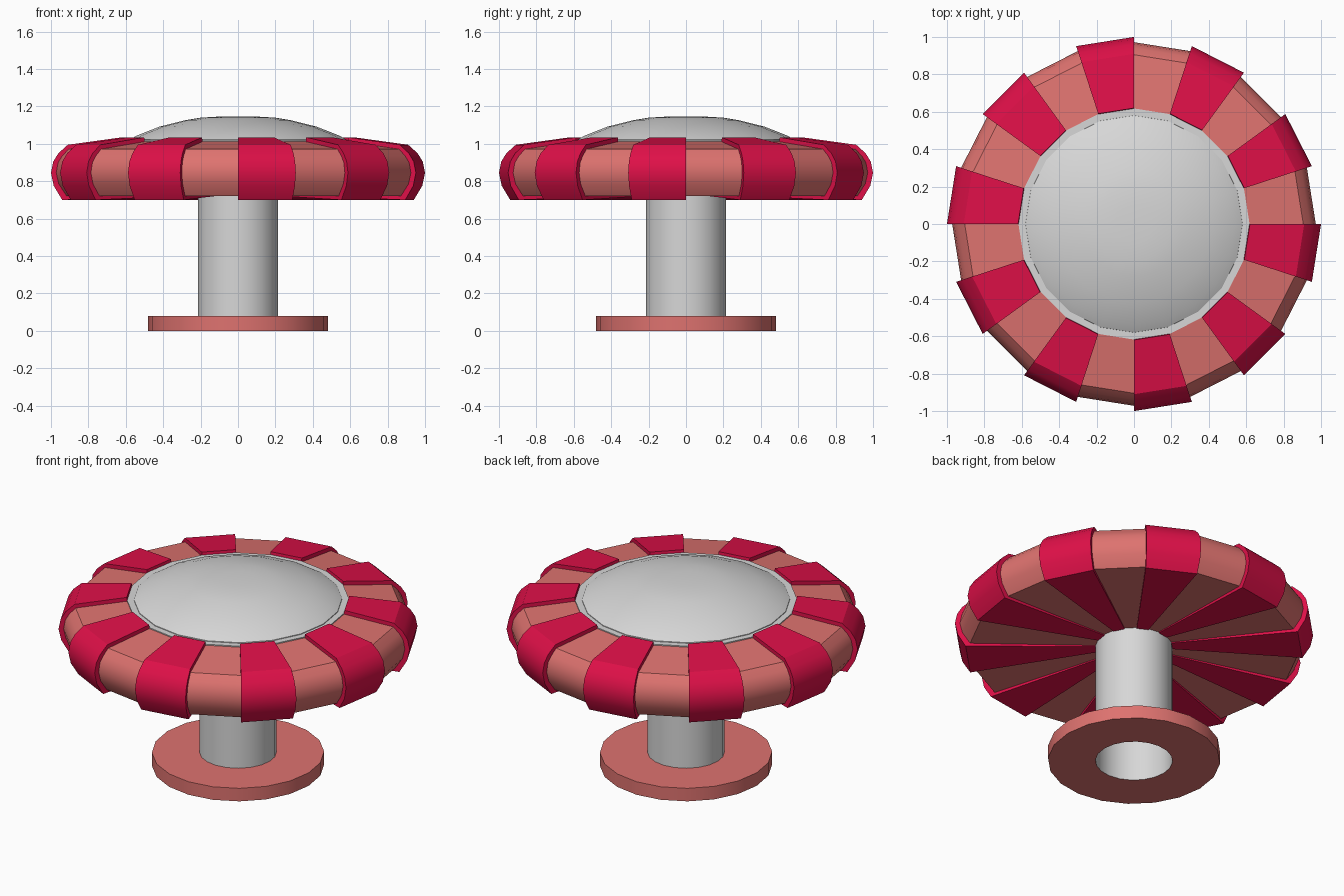
import bpy
import bmesh
from math import cos, sin, pi, radians

cube = bpy.data.objects.get("Cube")
if cube:
    bpy.data.objects.remove(cube, do_unlink=True)

SIDES = 20


def material(name, rgb):
    mat = bpy.data.materials.new(name)
    mat.use_nodes = True
    mat.diffuse_color = (*rgb, 1)
    mat.node_tree.nodes["Principled BSDF"].inputs["Base Color"].default_value = (*rgb, 1)
    return mat


def sweep(name, profile, mat, start=0, steps=SIDES, closed=False):
    """Turn an (r, z) profile about z; a closed profile gives a capped wedge."""
    bm = bmesh.new()
    rings = []
    for i in range(steps + 1):
        a = 2 * pi * (start + i) / SIDES - pi / 2
        rings.append([bm.verts.new((r * cos(a), r * sin(a), z)) for r, z in profile])
    count = len(profile)
    for a, b in zip(rings, rings[1:]):
        for j in range(count if closed else count - 1):
            k = (j + 1) % count
            bm.faces.new((a[j], b[j], b[k], a[k]))
    if closed:
        bm.faces.new(rings[0])
        bm.faces.new(rings[-1][::-1])
    bmesh.ops.remove_doubles(bm, verts=bm.verts[:], dist=0.0005)
    bmesh.ops.recalc_face_normals(bm, faces=bm.faces[:])
    mesh = bpy.data.meshes.new(name)
    bm.to_mesh(mesh)
    bm.free()
    obj = bpy.data.objects.new(name, mesh)
    bpy.context.collection.objects.link(obj)
    mesh.materials.append(mat)
    bpy.ops.object.select_all(action='DESELECT')
    obj.select_set(True)
    bpy.context.view_layer.objects.active = obj
    bpy.ops.object.shade_smooth_by_angle(angle=radians(32))
    return obj


pink = material("coral pink", (0.73, 0.17, 0.16))
red = material("crimson", (0.73, 0.005, 0.064))
grey = material("light grey", (0.68, 0.68, 0.68))

# Foot disc with an open centre, and the hollow column standing in it
sweep("base_disc", [(0.215, 0), (0.48, 0), (0.48, 0.08), (0.215, 0.08)], pink)
sweep("column", [(0.215, 0), (0.215, 0.74)], grey)

# Seat ring: alternating raised and recessed wedges
raised = [(0.02, 0.735), (0.94, 0.70), (0.985, 0.775), (1.0, 0.845), (0.988, 0.905),
          (0.96, 0.95), (0.91, 0.995), (0.62, 1.035), (0.6, 0.9), (0.02, 0.85)]
recessed = [(0.02, 0.737), (0.915, 0.72), (0.958, 0.785), (0.972, 0.845), (0.962, 0.9),
            (0.94, 0.935), (0.905, 0.972), (0.615, 1.012), (0.6, 0.9), (0.02, 0.85)]
for i in range(SIDES):
    if i % 2 == 0:
        sweep("seat_raised_wedge", raised, red, i, 1, True)
    else:
        sweep("seat_recessed_wedge", recessed, pink, i, 1, True)

# Domed cushion with its flat rim
sweep("cushion_rim", [(0.618, 0.93), (0.618, 1.018), (0.575, 1.018)], grey)
sweep("cushion", [(0.585, 0.98), (0.58, 1.022), (0.54, 1.045), (0.42, 1.092),
                  (0.28, 1.127), (0.2, 1.14), (0.1, 1.146), (0, 1.147)], grey)
